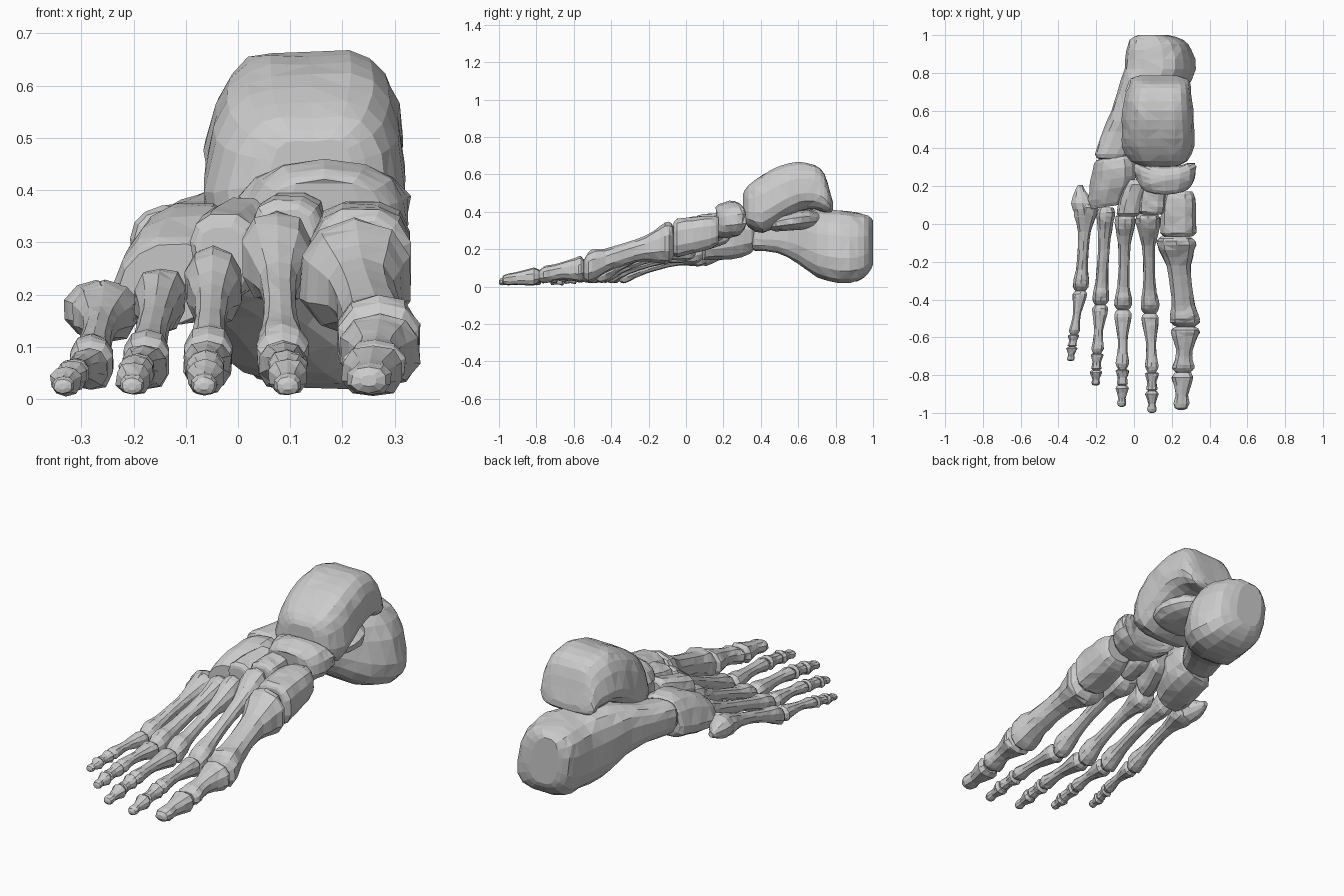
import bpy, bmesh, math, random
from mathutils import Vector

random.seed(4)


def catmull(p, i, t):
    a, b, c, d = (p[max(0, min(len(p) - 1, i + k))] for k in (-1, 0, 1, 2))
    return [0.5 * (2 * q + (r - o) * t + (2 * o - 5 * q + 4 * r - s) * t * t
                   + (3 * q - o - 3 * r + s) * t ** 3) for o, q, r, s in zip(a, b, c, d)]


def bone(name, stations, power=2.3, sides=12, sub=2, taper=0, shear=0, bend=0, skew=0, groove=0, rough=0.035):
    """Loft superellipse rings; each station is (x, y, z, half width, half height)."""
    rings = [catmull(stations, i, k / sub) for i in range(len(stations) - 1) for k in range(sub)]
    rings.append(list(stations[-1]))
    bm = bmesh.new()
    loops = []
    for x, y, z, rx, rz in rings:
        loop = []
        for k in range(sides):
            a = math.tau * (k + 0.5) / sides
            c, s = math.cos(a), math.sin(a)
            j = 1 + random.uniform(-rough, rough)
            dx = math.copysign(abs(c) ** (2 / power), c) * rx * j
            dz = math.copysign(abs(s) ** (2 / power), s) * rz * j
            dx *= 1 - taper * dz / max(rz, 0.01)
            dx += shear * dz
            if dz > 0:
                dz -= groove * max(0, 1 - (dx / (rx * 0.6)) ** 2)
            loop.append(bm.verts.new((x + dx, y + bend * dx * dx + skew * dx, max(0.002, z + dz))))
        loops.append(loop)
    for p, q in zip(loops, loops[1:]):
        for k in range(sides):
            n = (k + 1) % sides
            bm.faces.new((p[k], p[n], q[n], q[k]))
    bm.faces.new(loops[0])
    bm.faces.new(loops[-1])
    bmesh.ops.triangulate(bm, faces=bm.faces[:])
    bmesh.ops.recalc_face_normals(bm, faces=bm.faces[:])
    mesh = bpy.data.meshes.new(name)
    bm.to_mesh(mesh)
    bm.free()
    ob = bpy.data.objects.new(name, mesh)
    bpy.context.collection.objects.link(ob)
    return ob


def long_bone(name, a, b, base, shaft, head, profile, bow=0.0, **kw):
    """Profile rows: (fraction along, base weight, shaft weight, head weight)."""
    a, b = Vector(a), Vector(b)
    st = []
    for t, wb, ws, wh in profile:
        p = a.lerp(b, t)
        rx = wb * base[0] + ws * shaft + wh * head[0]
        rz = wb * base[1] + ws * shaft + wh * head[1]
        st.append((p.x, p.y, p.z + bow * math.sin(math.pi * t), rx, rz))
    bone(name, st, sides=10, **kw)


METATARSAL = [(0, .75, 0, 0), (.05, 1, 0, 0), (.15, .85, .1, 0), (.32, .15, .85, 0), (.55, 0, 1, 0),
              (.76, 0, .9, .15), (.87, 0, .1, .9), (.95, 0, 0, 1), (1, 0, 0, .6)]
PHALANX = [(0, .7, 0, 0), (.07, 1, 0, 0), (.2, .75, .25, 0), (.5, 0, 1, 0),
           (.75, 0, .7, .3), (.9, 0, 0, 1), (1, 0, 0, .6)]
TIP = [(0, .75, 0, 0), (.13, 1, 0, 0), (.35, .5, .5, 0), (.6, 0, 1, 0),
       (.82, 0, 0, 1), (.95, 0, 0, .8), (1, 0, 0, .35)]

# Heel bone with its inner shelf
bone("heel_bone", [(-.11, .345, .28, .075, .075), (-.105, .37, .28, .1, .09), (-.05, .49, .28, .117, .10),
                   (.02, .60, .265, .138, .145), (.083, .70, .232, .172, .182), (.132, .82, .212, .182, .195),
                   (.13, .92, .212, .168, .185), (.118, .975, .225, .138, .155), (.10, 1.0, .235, .075, .12)],
     power=2.7, sides=16, taper=.08, shear=-.15, rough=.02)
bone("heel_shelf", [(.13, .44, .33, .06, .02), (.15, .48, .335, .13, .04), (.16, .57, .35, .14, .05),
                    (.13, .66, .36, .13, .05), (.1, .72, .36, .08, .03)], rough=.03)

# Ankle bone
bone("ankle_bone", [(.14, .305, .435, .08, .07), (.135, .333, .435, .145, .115), (.13, .41, .447, .183, .163),
                    (.13, .50, .497, .186, .157), (.13, .60, .538, .18, .138), (.133, .69, .535, .168, .125),
                    (.138, .74, .505, .155, .11), (.132, .77, .455, .143, .06), (.13, .787, .43, .09, .02)],
     power=2.9, sides=18, taper=.15, shear=.06, groove=.012, rough=.02)

# Midfoot bones
bone("navicular_bone", [(.165, .155, .35, .115, .07), (.165, .175, .352, .145, .09), (.165, .23, .36, .164, .098),
                        (.165, .277, .362, .158, .09), (.165, .297, .362, .12, .065)], bend=1.8, sides=14)
bone("cuboid_bone", [(-.105, .355, .27, .075, .075), (-.105, .335, .27, .103, .1), (-.107, .24, .257, .115, .114),
                     (-.133, .14, .235, .103, .093), (-.14, .092, .22, .088, .078)],
     power=2.6, skew=.15, taper=.1, shear=.2)
bone("inner_wedge_bone", [(.235, -.067, .255, .07, .085), (.235, -.047, .26, .096, .106), (.235, .04, .275, .094, .1),
                          (.24, .135, .292, .087, .09), (.24, .173, .3, .067, .07)], power=2.7)
bone("middle_wedge_bone", [(.093, .05, .30, .048, .062), (.095, .065, .305, .064, .079), (.098, .12, .31, .067, .08),
                           (.105, .185, .322, .06, .075), (.105, .203, .322, .044, .055)], power=2.7, taper=-.15)
bone("outer_wedge_bone", [(-.03, .04, .265, .042, .065), (-.028, .055, .27, .06, .084), (-.012, .13, .285, .064, .084),
                          (.015, .21, .307, .057, .078), (.02, .235, .312, .04, .055)], power=2.7, taper=-.15)

# Toe rays: joints from midfoot to tip
JOINTS = {
    "big": [(.22, -.067, .24), (.273, -.545, .095), (.26, -.787, .056), (.25, -.985, .035)],
    "second": [(.074, .055, .285), (.085, -.475, .063), (.095, -.785, .057), (.095, -.885, .045), (.095, -1.0, .024)],
    "third": [(-.047, .05, .225), (-.058, -.455, .063), (-.062, -.77, .057), (-.062, -.855, .045), (-.065, -.968, .024)],
    "fourth": [(-.147, .087, .195), (-.178, -.43, .06), (-.195, -.685, .053), (-.2, -.775, .041), (-.203, -.855, .024)],
    "little": [(-.253, .11, .172), (-.283, -.355, .057), (-.318, -.585, .045), (-.328, -.65, .036), (-.336, -.725, .024)],
}
# Metatarsal base, shaft and head sizes, then toe scale
SIZES = {
    "big": ((.107, .11), .059, (.08, .084), 1.65),
    "second": ((.068, .085), .032, (.05, .055), 1.0),
    "third": ((.056, .075), .03, (.048, .054), .98),
    "fourth": ((.05, .062), .031, (.045, .051), .92),
    "little": ((.066, .058), .03, (.043, .048), .82),
}
for toe, pts in JOINTS.items():
    base, shaft, head, k = SIZES[toe]
    long_bone(toe + "_metatarsal", pts[0], pts[1], base, shaft, head, METATARSAL,
              bow=.012, power=2.4, rough=.05)
    long_bone(toe + "_near_phalanx", pts[1], pts[2], (.048 * k, .047 * min(k, 1.45)), .027 * k,
              (.037 * k, .034 * min(k, 1.3)), PHALANX, bow=.008, rough=.05)
    if len(pts) == 5:
        long_bone(toe + "_middle_phalanx", pts[2], pts[3], (.038 * k, .037 * k), .026 * k,
                  (.031 * k, .028 * k), PHALANX, sub=1, rough=.06)
    long_bone(toe + "_end_phalanx", pts[-2], pts[-1], (.037 * k, .035 * min(k, 1.4)), .02 * k,
              (.026 * k, .021 * min(k, 1.5)), TIP, sub=1, rough=.06)

# Outer spur of the little metatarsal
bone("little_metatarsal_spur", [(-.285, .207, .17, .012, .014), (-.284, .17, .169, .032, .032),
                                (-.272, .11, .171, .062, .058), (-.262, .05, .165, .052, .05),
                                (-.255, .0, .155, .03, .03)], power=2, sides=10, rough=.04)
